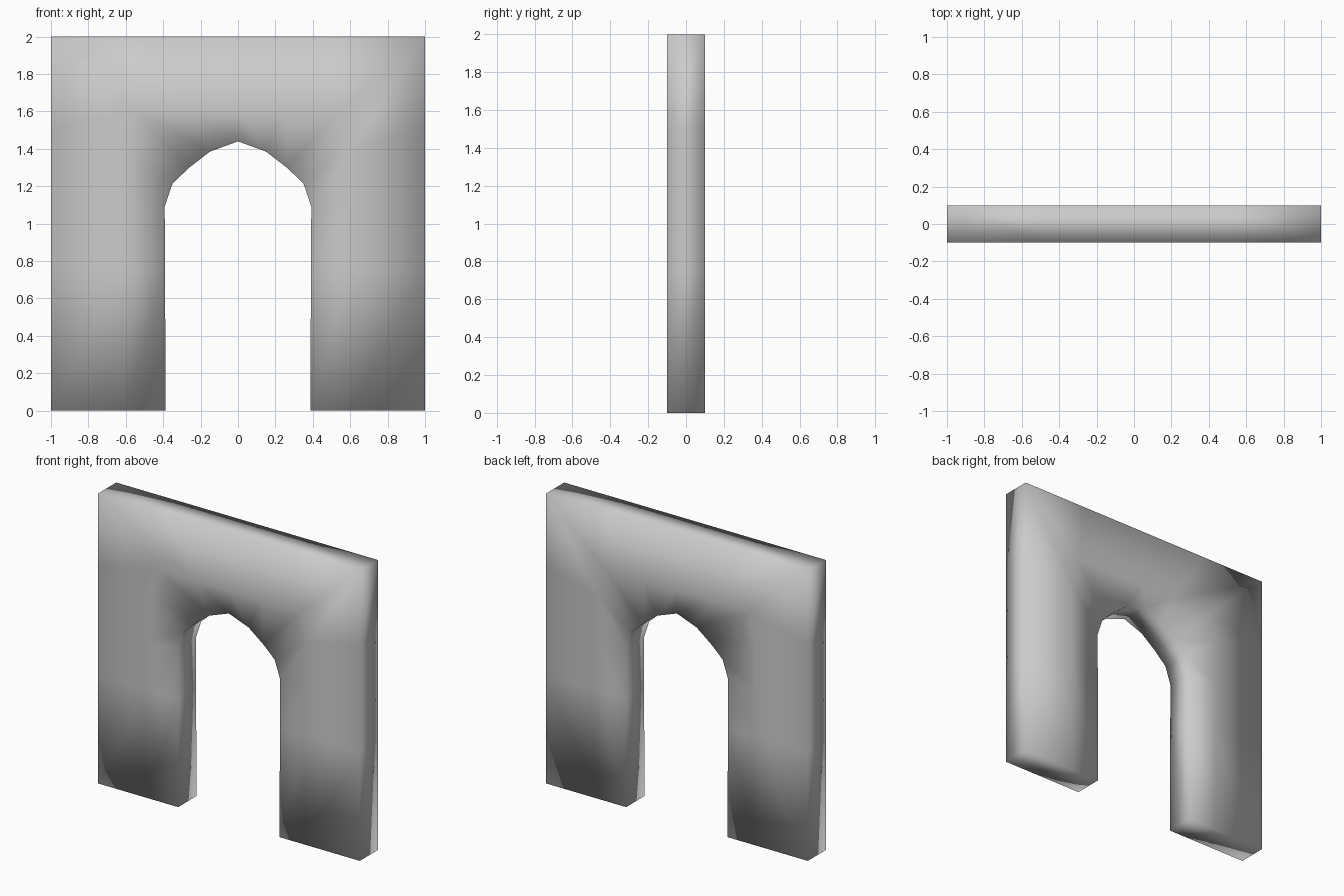
import bpy, bmesh

if "Cube" in bpy.data.objects:
    bpy.data.objects.remove(bpy.data.objects["Cube"])

DEPTH = 0.1  # half thickness of the wall

# Right half of each loop, from the foot to the centre line (x, z)
OPENING = [(.387, 0), (.39, .75), (.392, 1.09), (.35, 1.215), (.26, 1.3), (.15, 1.385), (0, 1.44)]
MIDDLE = [(.6, 0), (.6, .75), (.6, 1.09), (.6, 1.4), (.55, 1.6), (.25, 1.6), (0, 1.6)]
OUTER = [(1, 0), (1, .75), (1, 1.09), (1, 1.5), (1, 2), (.5, 2), (0, 2)]


def mirrored(half):
    return half + [(-x, z) for x, z in reversed(half[:-1])]


bm = bmesh.new()
loops = [mirrored(p) for p in (OPENING, MIDDLE, OUTER)]
front, back = [[[bm.verts.new((x, y, z)) for x, z in loop] for loop in loops]
               for y in (-DEPTH, DEPTH)]
count = len(loops[0])

# Front and back faces
for side in (front, back):
    for a, b in zip(side, side[1:]):
        for i in range(count - 1):
            bm.faces.new((a[i], b[i], b[i + 1], a[i + 1]))

# Inside of the arch, and the outer sides and top
for k in (0, 2):
    for i in range(count - 1):
        bm.faces.new((front[k][i], front[k][i + 1], back[k][i + 1], back[k][i]))

# Undersides of the two feet
for i in (0, count - 1):
    for k in (0, 1):
        bm.faces.new((front[k][i], front[k + 1][i], back[k + 1][i], back[k][i]))

bmesh.ops.recalc_face_normals(bm, faces=bm.faces)
for f in bm.faces:
    f.smooth = True

mesh = bpy.data.meshes.new("arched_wall")
bm.to_mesh(mesh)
bm.free()
wall = bpy.data.objects.new("arched_wall", mesh)
bpy.context.collection.objects.link(wall)
